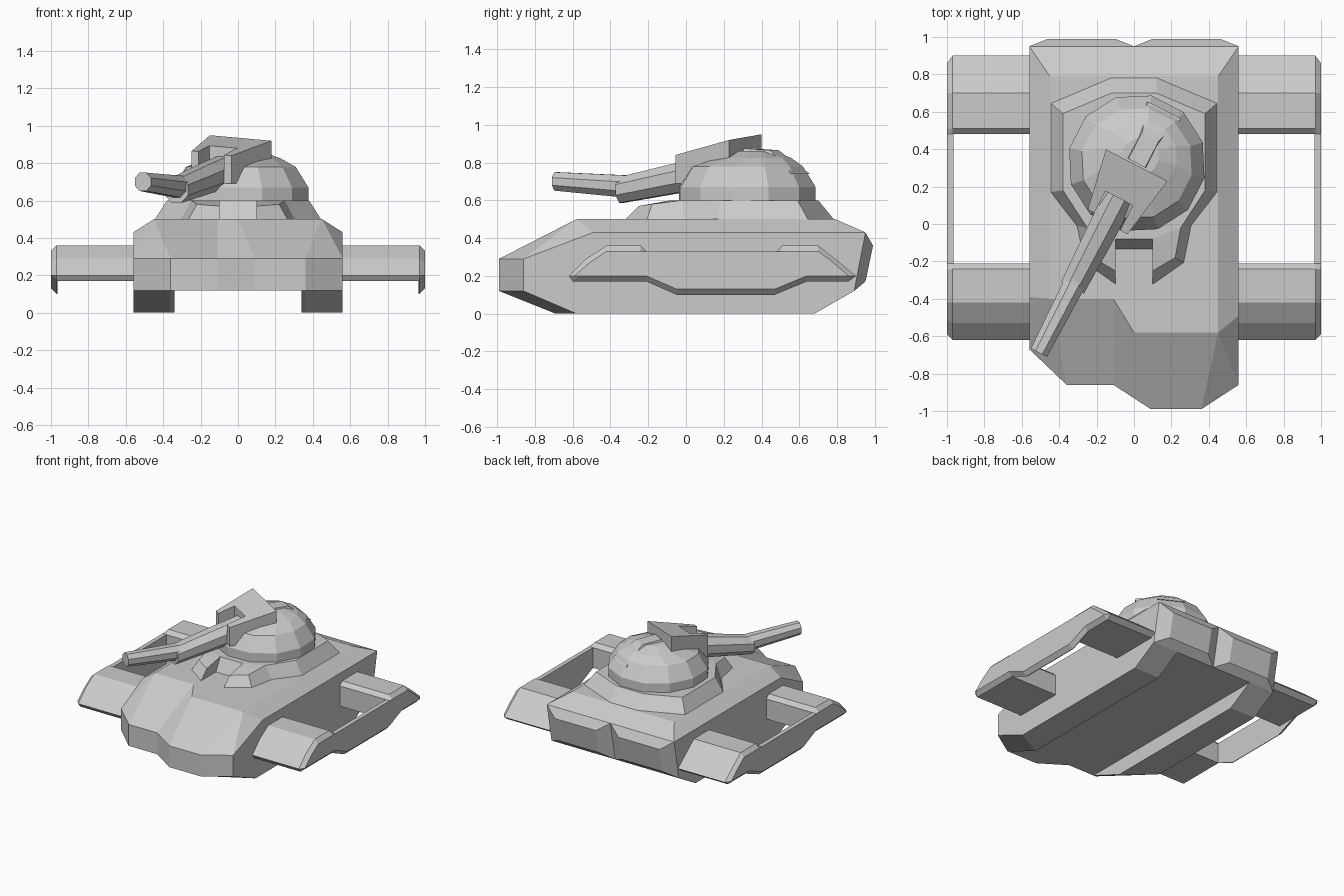
import bpy, bmesh, math
from mathutils import Vector

if "Cube" in bpy.data.objects:
    bpy.data.objects.remove(bpy.data.objects["Cube"])


def loft(name, rings):
    """Skin matching rings of 3D points and cap both ends."""
    bm = bmesh.new()
    vs = [[bm.verts.new(p) for p in r] for r in rings]
    n = len(rings[0])
    for a, b in zip(vs, vs[1:]):
        for i in range(n):
            j = (i + 1) % n
            bm.faces.new((a[i], a[j], b[j], b[i]))
    bm.faces.new(vs[0][::-1])
    bm.faces.new(vs[-1])
    bmesh.ops.remove_doubles(bm, verts=bm.verts, dist=1e-4)
    bmesh.ops.triangulate(bm, faces=[f for f in bm.faces if len(f.verts) > 4])
    bmesh.ops.recalc_face_normals(bm, faces=bm.faces)
    me = bpy.data.meshes.new(name)
    bm.to_mesh(me)
    bm.free()
    ob = bpy.data.objects.new(name, me)
    bpy.context.collection.objects.link(ob)
    return ob


def at_z(pts, z):
    return [(x, y, z) for x, y in pts]


def at_x(pts, x):
    return [(x, y, z) for y, z in pts]


# Hull: stepped asymmetric nose, sloped shoulders
nose = [(-.56, -.67), (-.36, -.86), (-.11, -.86), (.09, -.99), (.36, -.99), (.56, -.86)]
belly = at_z(nose + [(.56, -.49), (.56, .89), (0, .89), (-.56, .89), (-.56, -.39)], .12)
shoulder = at_z(nose, .29) + at_z(
    [(.56, -.49), (.56, .95), (0, .95), (-.56, .95), (-.56, -.39)], .43)
L, R = (-.45, -.40), (.45, -.58)
deck = at_z([L, L, (-.11, -.40), (0, -.58), R, R, R, (.45, .79), (0, .79), (-.45, .79), L], .50)
loft("hull", [belly, shoulder, deck])

# Turret base with two horns in front of a notch
low = [(.1, -.14), (.1, -.33), (.27, -.21), (.31, -.01), (.45, .17), (.45, .65), (.12, .79)]
top = [(.1, -.08, .6), (.1, -.25, .57), (.22, -.18, .58), (.25, -.02, .6),
       (.38, .18, .6), (.38, .59, .6), (.12, .70, .6)]
low = at_z(low, .49)


def both_sides(half):
    return half + [(-x, y, z) for x, y, z in half[::-1]]


loft("turret_base", [both_sides(low), both_sides(top)])

# Side parts
arm_front = [(-.62, .20), (-.53, .29), (-.42, .36), (-.24, .36), (-.21, .33), (-.21, .17), (-.60, .17)]
arm_back = [(.48, .17), (.48, .33), (.51, .36), (.70, .36), (.79, .29), (.90, .20), (.86, .17)]
rail_in = [(-.62, .20), (-.53, .29), (-.42, .36), (-.24, .36), (-.21, .33), (.48, .33),
           (.51, .36), (.70, .36), (.79, .29), (.90, .20), (.86, .17), (.64, .17),
           (.47, .10), (-.05, .10), (-.21, .17), (-.60, .17)]
rail_out = [(-.59, .20), (-.51, .27), (-.42, .33), (-.24, .33), (-.21, .33), (.48, .33),
            (.51, .33), (.70, .33), (.78, .27), (.86, .20), (.85, .20), (.64, .20),
            (.47, .13), (-.05, .13), (-.21, .20), (-.57, .20)]

for s, side in ((1, "right"), (-1, "left")):
    # Bottom track runner
    tip, corner, tip0, corner0 = (-.99, -.86, -.69, -.58) if s > 0 else (-.86, -.67, -.57, -.38)
    upper = [(s * .34, tip), (s * .36, tip), (s * .56, corner), (s * .56, .89), (s * .34, .89)]
    lower = [(s * .34, tip0), (s * .36, tip0), (s * .56, corner0), (s * .56, .68), (s * .34, .68)]
    loft("track_" + side, [at_z(lower, 0), at_z(upper, .12)])
    # Raised rear panel
    loft("rear_panel_" + side, [
        [(0, .95, .43), (s * .56, .95, .43), (s * .56, .89, .12), (0, .89, .12)],
        [(s * .10, .99, .36), (s * .46, .99, .36), (s * .46, .95, .17), (s * .10, .95, .17)]])
    # Outrigger arms and outer rail
    loft("front_arm_" + side, [at_x(arm_front, s * .55), at_x(arm_front, s * .97)])
    loft("back_arm_" + side, [at_x(arm_back, s * .55), at_x(arm_back, s * .97)])
    loft("rail_" + side, [at_x(rail_in, s * .965), at_x(rail_in, s * .97), at_x(rail_out, s)])

# Turret frame: u to the side, v along the gun
C = Vector((.015, .325, 0))
F = Vector((-.46, -.89, 0)).normalized()
P = Vector((-F.y, F.x, 0))


def T(u, v, z):
    return C + P * u + F * v + Vector((0, 0, z))


def disc(r, z, v=0, n=12):
    return [T(r * math.cos((i + .5) * math.tau / n), v + r * math.sin((i + .5) * math.tau / n), z)
            for i in range(n)]


loft("turret", [disc(.37, .59), disc(.37, .67), disc(.30, .78), disc(.20, .825, -.04), disc(.10, .86, -.04)])

# Roof ridge behind the gun housing
loft("turret_ridge", [
    [T(u, v, z) for u, v, z in ((-.08, 0, .76), (.08, 0, .76), (.10, -.32, .74), (-.10, -.32, .74))],
    [T(u, v, z) for u, v, z in ((-.05, 0, .875), (.05, 0, .875), (.05, -.16, .865), (-.05, -.16, .865))]])

# Gun housing: wedge with an open slot at the front
slot = [(-.18, .01), (-.12, .34), (-.08, .34), (-.08, .21), (.085, .21), (.085, .36), (.13, .36), (.19, .01)]
loft("gun_housing", [[T(u, v, .69) for u, v in slot],
                     [T(u, v, .937 - .08 * u - .24 * v) for u, v in slot]])


def tube_ring(v, z, r, n=8):
    return [T(r * math.cos((i + .5) * math.tau / n), v, z + r * math.sin((i + .5) * math.tau / n))
            for i in range(n)]


# Two-stage gun barrel
loft("barrel_sleeve", [tube_ring(.15, .765, .09), tube_ring(.40, .72, .086), tube_ring(.75, .655, .074)])
loft("barrel", [tube_ring(.70, .672, .064), tube_ring(1.14, .70, .053)])
